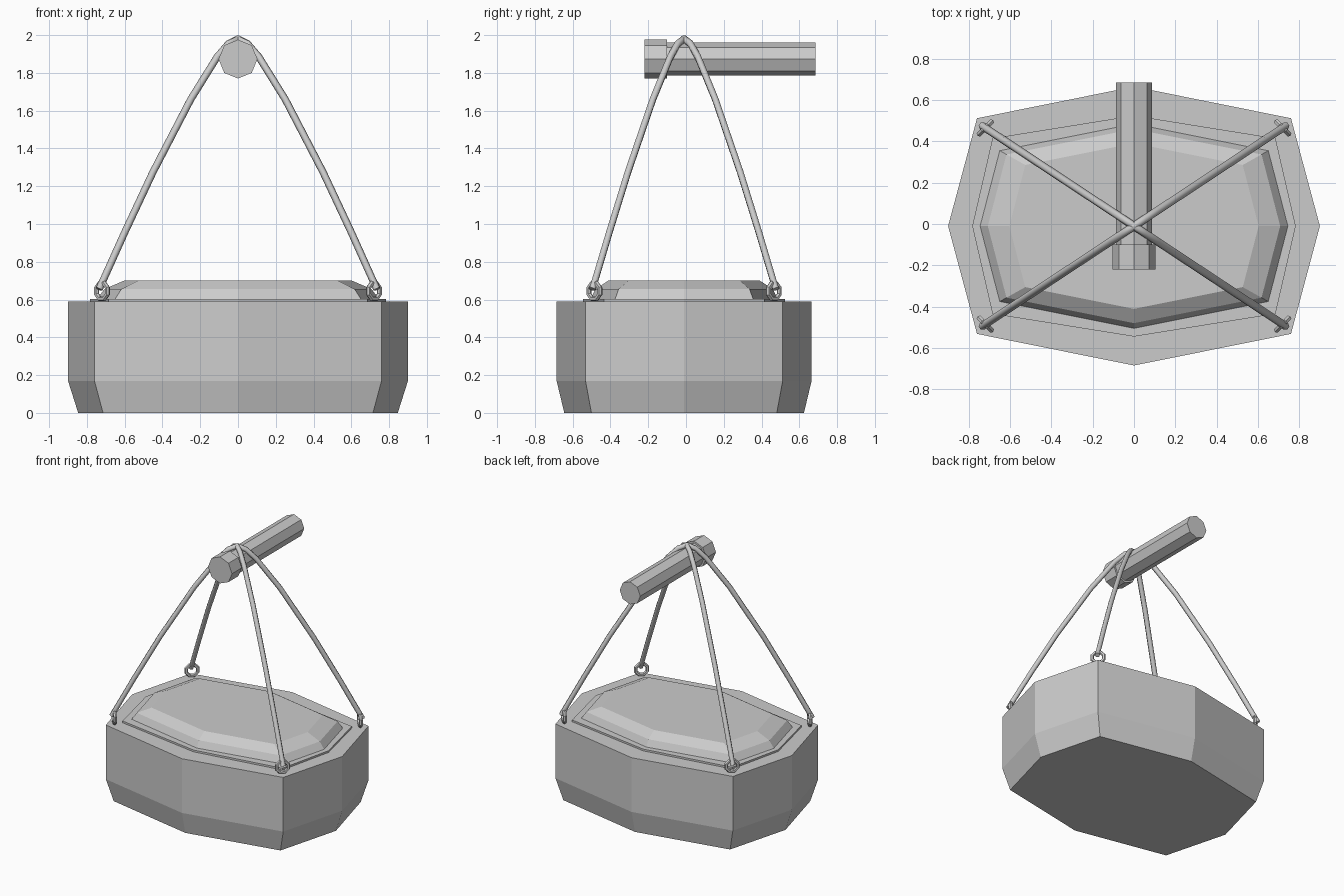
import bpy, bmesh
from math import pi, cos, sin
from mathutils import Matrix, Vector

if "Cube" in bpy.data.objects:
    bpy.data.objects.remove(bpy.data.objects["Cube"])

CY = -0.01  # vessel centre in y


def finish(name, bm):
    bmesh.ops.recalc_face_normals(bm, faces=bm.faces)
    mesh = bpy.data.meshes.new(name)
    bm.to_mesh(mesh)
    bm.free()
    obj = bpy.data.objects.new(name, mesh)
    bpy.context.collection.objects.link(obj)
    return obj


def loft(name, rings):
    """Skin a list of equal-length point loops and cap both ends."""
    bm = bmesh.new()
    loops = [[bm.verts.new(p) for p in ring] for ring in rings]
    n = len(loops[0])
    for a, b in zip(loops, loops[1:]):
        for i in range(n):
            j = (i + 1) % n
            bm.faces.new((a[i], a[j], b[j], b[i]))
    bm.faces.new(loops[0][::-1])
    bm.faces.new(loops[-1])
    return finish(name, bm)


def octagon(side_x, corner_x, corner_y, front_y, z, s=1.0):
    pts = [(side_x, 0), (corner_x, corner_y), (0, front_y), (-corner_x, corner_y),
           (-side_x, 0), (-corner_x, -corner_y), (0, -front_y), (corner_x, -corner_y)]
    return [(x * s, y * s + CY, z) for x, y in pts]


# Vessel body with tapered foot
body = (0.90, 0.76, 0.522, 0.675)
loft("body", [octagon(*body, 0, 0.94), octagon(*body, 0.17), octagon(*body, 0.59)])

# Thin rim plate and chamfered lid
rim = (0.783, 0.685, 0.425, 0.535)
loft("lid_rim", [octagon(*rim, 0.58), octagon(*rim, 0.604)])
lid = (0.745, 0.65, 0.365, 0.495)
loft("lid", [octagon(*lid, 0.59), octagon(*lid, 0.604), octagon(*lid, 0.655, 0.95),
             octagon(*lid, 0.70, 0.81)])


# Octagonal handle and its thicker end
def bar(name, r, y0, y1):
    loft(name, [[(r * cos(i * pi / 4), y, 1.873 + r * sin(i * pi / 4)) for i in range(8)]
                for y in (y0, y1)])


bar("handle", 0.088, -0.11, 0.685)
bar("handle_end", 0.103, -0.22, -0.10)


# Corner eyelets, each facing outward along its diagonal
for sx in (-1, 1):
    for sy in (-1, 1):
        axis = Vector((sx, sy, 0)).normalized()
        tangent = Vector((-axis.y, axis.x, 0))
        mid = Vector((sx * 0.72, sy * 0.475 + CY, 0.645))
        bpy.ops.mesh.primitive_torus_add(major_segments=8, minor_segments=6,
                                         major_radius=0.044, minor_radius=0.014)
        ring = bpy.context.object
        ring.name = "eyelet"
        rot = Matrix((tangent, Vector((0, 0, 1)), axis)).transposed().to_4x4()
        ring.matrix_world = Matrix.Translation(mid) @ rot @ Matrix.Rotation(pi / 8, 4, 'Z')


# Two crossing ropes hung over the handle
half = [(0.735, 0.655), (0.60, 0.955), (0.45, 1.275), (0.25, 1.66), (0.11, 1.885),
        (0.05, 1.955)]
path = [(-x, z) for x, z in half] + [(0, 1.981)] + half[::-1]
for side in (-1, 1):
    curve = bpy.data.curves.new("rope", 'CURVE')
    curve.dimensions = '3D'
    curve.bevel_depth = 0.019
    curve.bevel_resolution = 1
    curve.use_fill_caps = True
    spline = curve.splines.new('POLY')
    spline.points.add(len(path) - 1)
    for p, (x, z) in zip(spline.points, path):
        p.co = (x, side * x * 0.66 + CY, z, 1)
    rope = bpy.data.objects.new("rope", curve)
    bpy.context.collection.objects.link(rope)
    bpy.ops.object.select_all(action='DESELECT')
    rope.select_set(True)
    bpy.context.view_layer.objects.active = rope
    bpy.ops.object.convert(target='MESH')
